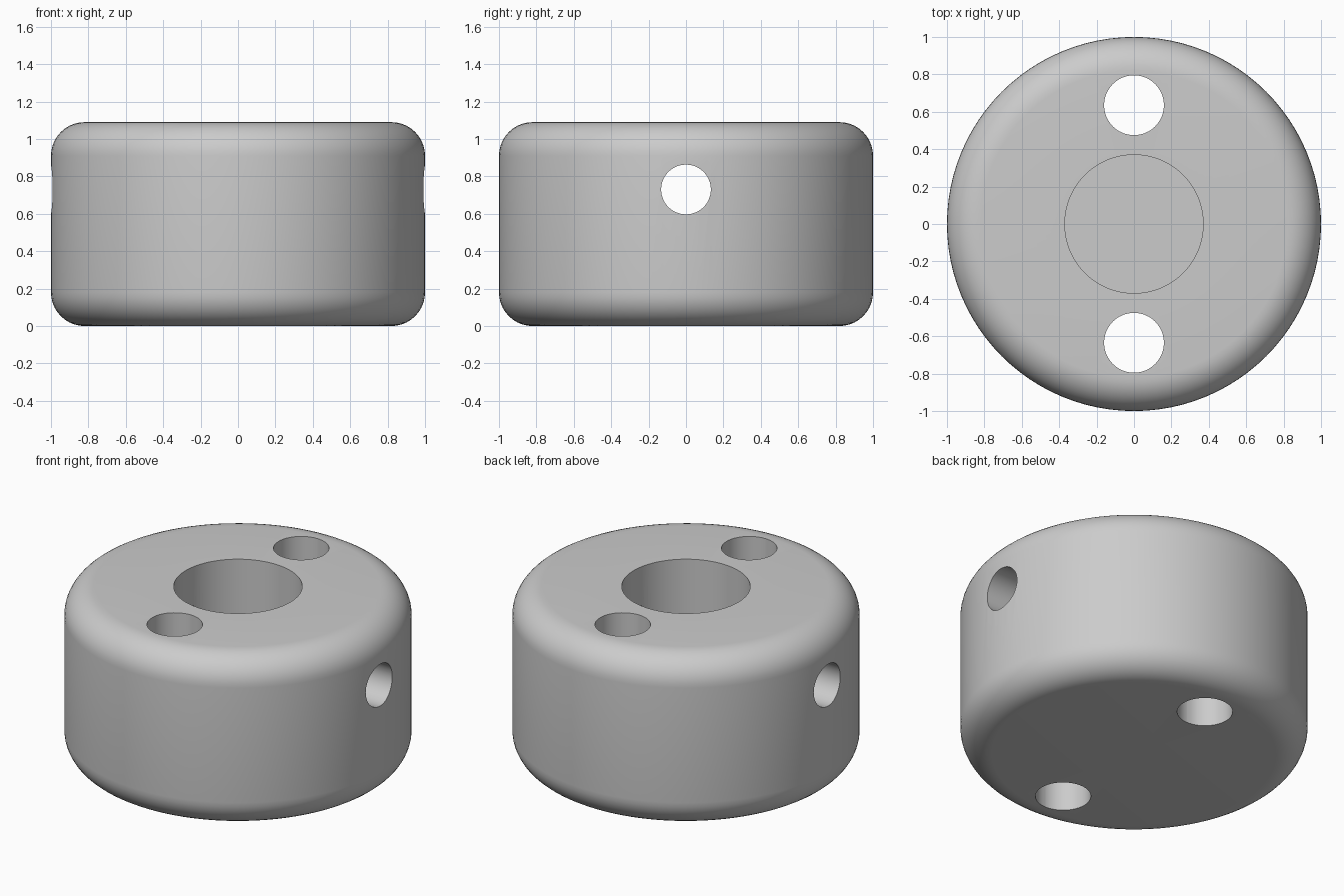
import bpy, bmesh, math
from mathutils import Matrix

if "Cube" in bpy.data.objects:
    bpy.data.objects.remove(bpy.data.objects["Cube"])

HEIGHT, RADIUS, FILLET = 1.09, 1.0, 0.18
BORE_R, BORE_FLOOR = 0.37, 0.36

grey = bpy.data.materials.new("plain grey")
grey.diffuse_color = (0.6, 0.6, 0.6, 1)
grey.use_nodes = True
grey.node_tree.nodes["Principled BSDF"].inputs["Base Color"].default_value = grey.diffuse_color


def make_object(name, bm):
    mesh = bpy.data.meshes.new(name)
    bm.to_mesh(mesh)
    bm.free()
    obj = bpy.data.objects.new(name, mesh)
    bpy.context.collection.objects.link(obj)
    mesh.materials.append(grey)
    return obj


def lathe(name, profile, steps):
    """Spin an (r, z) profile round the z axis."""
    bm = bmesh.new()
    verts = [bm.verts.new((r, 0, z)) for r, z in profile]
    edges = [bm.edges.new(pair) for pair in zip(verts, verts[1:])]
    bmesh.ops.spin(bm, geom=verts + edges, axis=(0, 0, 1), cent=(0, 0, 0),
                   angle=math.tau, steps=steps, use_merge=True)
    bmesh.ops.remove_doubles(bm, verts=bm.verts, dist=1e-5)
    bmesh.ops.recalc_face_normals(bm, faces=bm.faces)
    return make_object(name, bm)


def drill(target, name, radius, length, matrix):
    """Cut a round hole with a hidden cylinder."""
    bm = bmesh.new()
    bmesh.ops.create_cone(bm, cap_ends=True, segments=48, radius1=radius,
                          radius2=radius, depth=length, matrix=matrix)
    cutter = make_object(name, bm)
    cutter.hide_render = True
    cutter.display_type = 'WIRE'
    mod = target.modifiers.new(name, 'BOOLEAN')
    mod.operation, mod.solver, mod.object = 'DIFFERENCE', 'EXACT', cutter
    bpy.context.view_layer.objects.active = target
    bpy.ops.object.modifier_apply(modifier=name)
    bpy.data.objects.remove(cutter)


# Round body with filleted rims and a blind centre bore
arc = [i / 10 * math.pi / 2 for i in range(11)]
c = RADIUS - FILLET
profile = [(0, 0)]
profile += [(c + FILLET * math.sin(a), FILLET * (1 - math.cos(a))) for a in arc]
profile += [(c + FILLET * math.cos(a), HEIGHT - FILLET * (1 - math.sin(a))) for a in arc]
profile += [(BORE_R, HEIGHT), (BORE_R, BORE_FLOOR), (0, BORE_FLOOR)]
collar = lathe("collar_body", profile, 96)

# Two vertical bolt holes
for side, y in (("front", -0.635), ("back", 0.635)):
    drill(collar, side + "_bolt_hole", 0.16, 3, Matrix.Translation((0, y, HEIGHT / 2)))

# Cross hole from side to side
drill(collar, "cross_hole", 0.133, 3,
      Matrix.Translation((0, 0, 0.73)) @ Matrix.Rotation(math.pi / 2, 4, 'Y'))

bpy.ops.object.select_all(action='DESELECT')
collar.select_set(True)
bpy.context.view_layer.objects.active = collar
bpy.ops.object.shade_smooth_by_angle(angle=math.radians(30))
